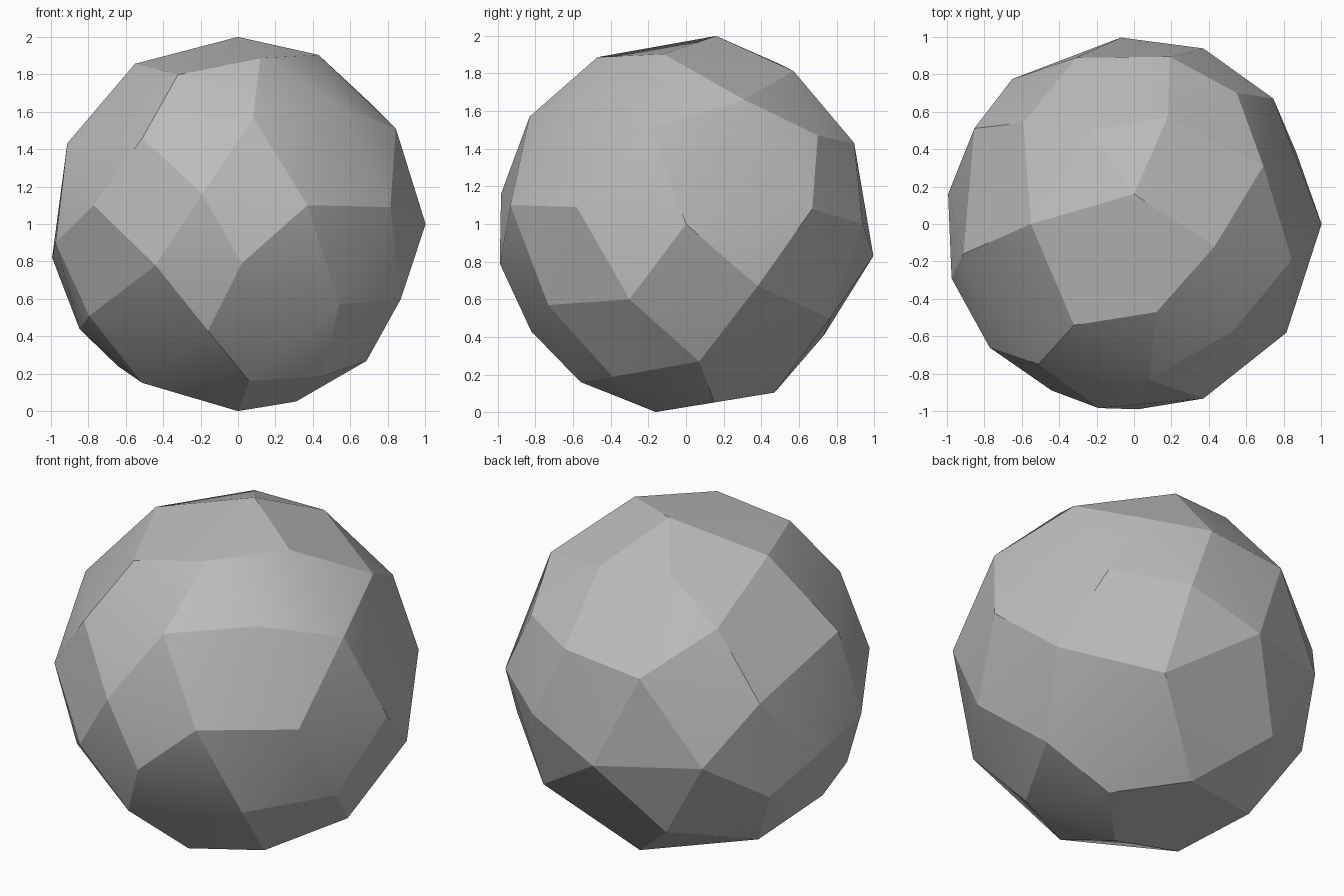
import bpy
import bmesh
import math
from mathutils import Vector

if "Cube" in bpy.data.objects:
    bpy.data.objects.remove(bpy.data.objects["Cube"], do_unlink=True)

RADIUS = 1.011
CENTRE = Vector((-0.01, 0, 1))

# Corner positions for each side of the stone: two coordinates across the side,
# the third follows from the sphere that all corners lie on.
front = [(.08, .57), (-.51, .46), (-.19, .16), (.37, .1), (-.77, .1),
         (-.44, -.22), (.02, -.21), (.54, -.43), (-.16, -.57)]
back = [(.19, .43), (-.31, .38), (.37, 0), (-.07, -.17), (-.65, -.12),
        (.42, -.5), (-.38, -.59)]
right = [(-.19, .51), (-.58, .09), (0, 0), (-.3, -.4), (.07, -.73),
         (.31, .66), (.7, .47), (.67, .08), (.38, -.33)]
left = [(-.16, .43), (.51, .23), (.16, -.18), (-.29, -.1), (-.41, -.49),
        (-.1, -.56), (.42, -.37)]
top = [(0, .16), (.43, -.12), (.12, -.47), (-.32, -.54), (-.55, 0),
       (.53, -.57), (.18, .57), (-.59, .54), (-.24, .5)]
bottom = [(-.51, -.23), (.06, -.56), (0, -.16), (.31, .15), (.45, -.39),
          (-.02, .47), (-.64, .22)]


def place_corners(bm, points, axis, sign):
    """Lift flat side coordinates onto the sphere along the given axis."""
    across = [i for i in range(3) if i != axis]
    for pair in points:
        corner = Vector((0, 0, 0))
        for i, value in zip(across, pair):
            corner[i] = value - CENTRE[i] * (i < 2)
        depth = RADIUS ** 2 - corner.length_squared
        corner[axis] = sign * math.sqrt(max(depth, 0))
        bm.verts.new(corner + CENTRE)


def make_material(name, colour):
    mat = bpy.data.materials.new(name)
    mat.use_nodes = True
    mat.diffuse_color = colour
    mat.node_tree.nodes["Principled BSDF"].inputs["Base Color"].default_value = colour
    return mat


# Faceted stone: the skin stretched over all corners
bm = bmesh.new()
for points, axis, sign in ((front, 1, -1), (back, 1, 1), (right, 0, 1),
                           (left, 0, -1), (top, 2, 1), (bottom, 2, -1)):
    place_corners(bm, points, axis, sign)
bmesh.ops.convex_hull(bm, input=bm.verts[:])
bmesh.ops.recalc_face_normals(bm, faces=bm.faces[:])

mesh = bpy.data.meshes.new("faceted_stone")
bm.to_mesh(mesh)
bm.free()
stone = bpy.data.objects.new("faceted_stone", mesh)
bpy.context.collection.objects.link(stone)
mesh.materials.append(make_material("stone grey", (0.5, 0.5, 0.5, 1)))

# Crisp facets, with only the shallowest edges softened
bpy.ops.object.select_all(action="DESELECT")
stone.select_set(True)
bpy.context.view_layer.objects.active = stone
bpy.ops.object.shade_smooth_by_angle(angle=math.radians(18))
